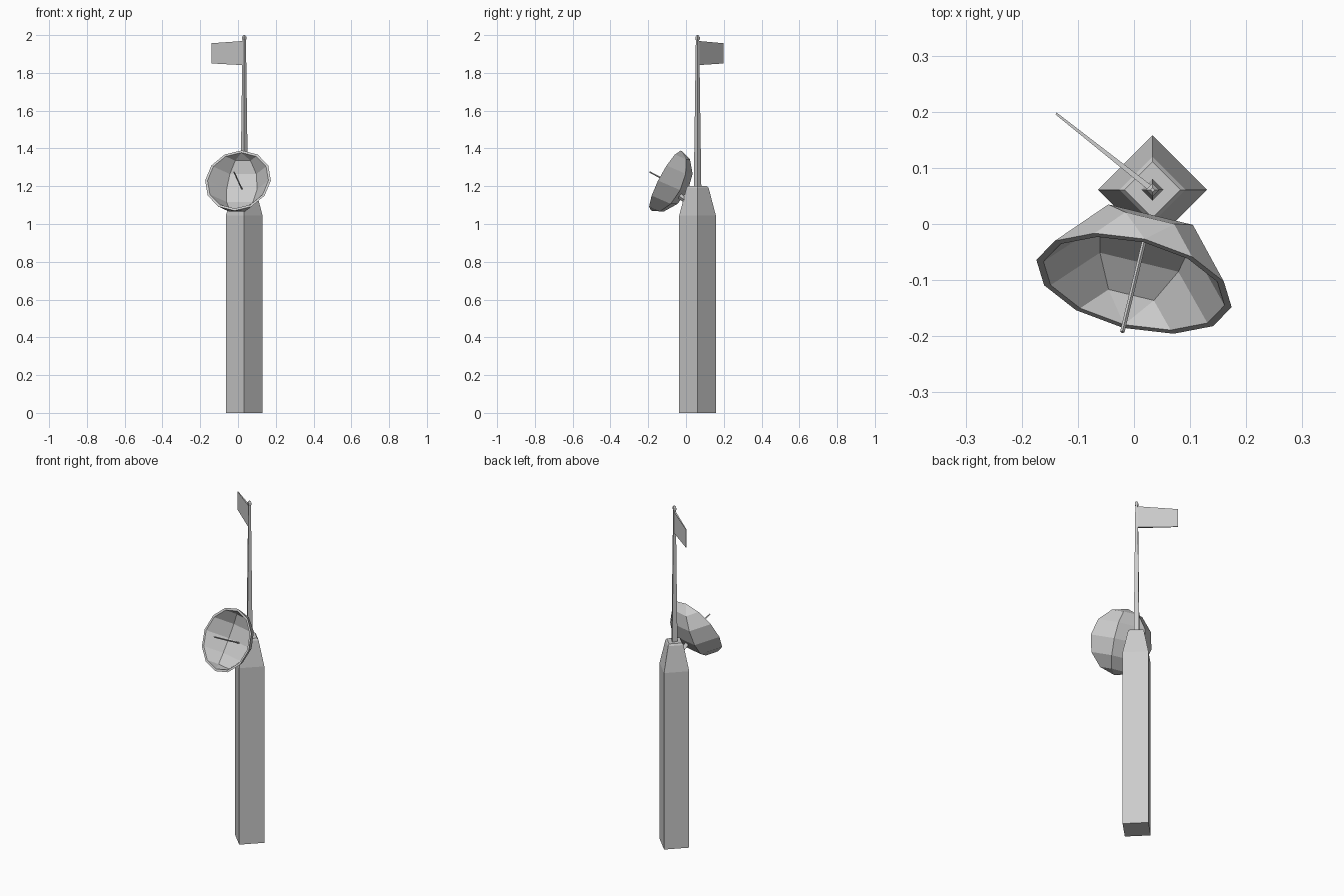
import bpy, bmesh, math
from mathutils import Vector, Matrix

if "Cube" in bpy.data.objects:
    bpy.data.objects.remove(bpy.data.objects["Cube"])

PX, PY = 0.033, 0.061                      # post axis
C = Vector((0, -0.106, 1.23))              # dish rim centre
N = Vector((-0.209, -0.866, 0.455)).normalized()
U = Vector((0.972, -0.235, 0)).normalized()
V = U.cross(N).normalized()
if V.z < 0:
    V = -V


def finish(bm, name):
    bmesh.ops.remove_doubles(bm, verts=bm.verts, dist=1e-5)
    bmesh.ops.recalc_face_normals(bm, faces=bm.faces)
    me = bpy.data.meshes.new(name)
    bm.to_mesh(me)
    bm.free()
    ob = bpy.data.objects.new(name, me)
    bpy.context.collection.objects.link(ob)
    return ob


def stack(name, profile, sides=4, matrix=None):
    """Loft regular polygons (height, radius) along local z."""
    m = matrix or Matrix.Translation((PX, PY, 0))
    bm = bmesh.new()
    rings = []
    for z, r in profile:
        rings.append([bm.verts.new(m @ Vector((r * math.cos(2 * math.pi * i / sides),
                                               r * math.sin(2 * math.pi * i / sides), z)))
                      for i in range(sides)])
    for a, b in zip(rings, rings[1:]):
        for i in range(sides):
            j = (i + 1) % sides
            bm.faces.new((a[i], a[j], b[j], b[i]))
    bm.faces.new(rings[0])
    bm.faces.new(rings[-1])
    return finish(bm, name)


def rod(name, a, b, r1, r2):
    a, b = Vector(a), Vector(b)
    d = b - a
    m = Matrix.Translation(a) @ d.to_track_quat('Z', 'Y').to_matrix().to_4x4()
    return stack(name, [(0, r1), (d.length, r2)], 4, m)


# post with tapered cap, mast and finial
stack("post", [(0, 0.097), (1.045, 0.097), (1.19, 0.059), (1.2, 0.05)])
stack("mast", [(1.19, 0.02), (1.975, 0.009)])
stack("mast_finial", [(1.97, 0.006), (1.978, 0.012), (1.99, 0.012), (2.0, 0.004)])

# flag: thin tapered plate
bm = bmesh.new()
root, tip = Vector((PX, PY, 0)), Vector((-0.139, 0.197, 0))
side = (tip - root).normalized().cross(Vector((0, 0, 1)))
ends = []
for p, z0, z1, t in ((root, 1.841, 1.969, 0.005), (tip, 1.85, 1.957, 0.002)):
    ends.append([bm.verts.new(p + side * s * t + Vector((0, 0, z)))
                 for s, z in ((-1, z0), (1, z0), (1, z1), (-1, z1))])
a, b = ends
for i in range(4):
    j = (i + 1) % 4
    bm.faces.new((a[i], a[j], b[j], b[i]))
bm.faces.new(a)
bm.faces.new(b)
finish(bm, "flag")

# dish: half of a coarse flattened sphere, poles at top and bottom of the rim
bm = bmesh.new()
shells = []
for R, D in ((0.179, 0.128), (0.166, 0.115)):
    grid = []
    for k in range(7):
        lat = math.radians(-90 + 30 * k)
        row = []
        for i in range(4):
            lon = math.radians(60 * i)
            row.append(bm.verts.new(C + U * R * math.cos(lat) * math.cos(lon)
                                    + V * R * math.sin(lat)
                                    - N * D * math.cos(lat) * math.sin(lon)))
        grid.append(row)
    shells.append(grid)
    for k in range(6):
        for i in range(3):
            bm.faces.new((grid[k][i], grid[k][i + 1], grid[k + 1][i + 1], grid[k + 1][i]))
o, n = shells
for k in range(6):
    for i in (0, 3):
        bm.faces.new((o[k][i], o[k + 1][i], n[k + 1][i], n[k][i]))
finish(bm, "dish")

# feed rod and dish bracket
rod("feed_rod", C - N * 0.105, C + N * 0.1, 0.004, 0.004)
rod("dish_bracket", (0.033, 0.03, 1.10), (0.018, -0.035, 1.15), 0.016, 0.014)
